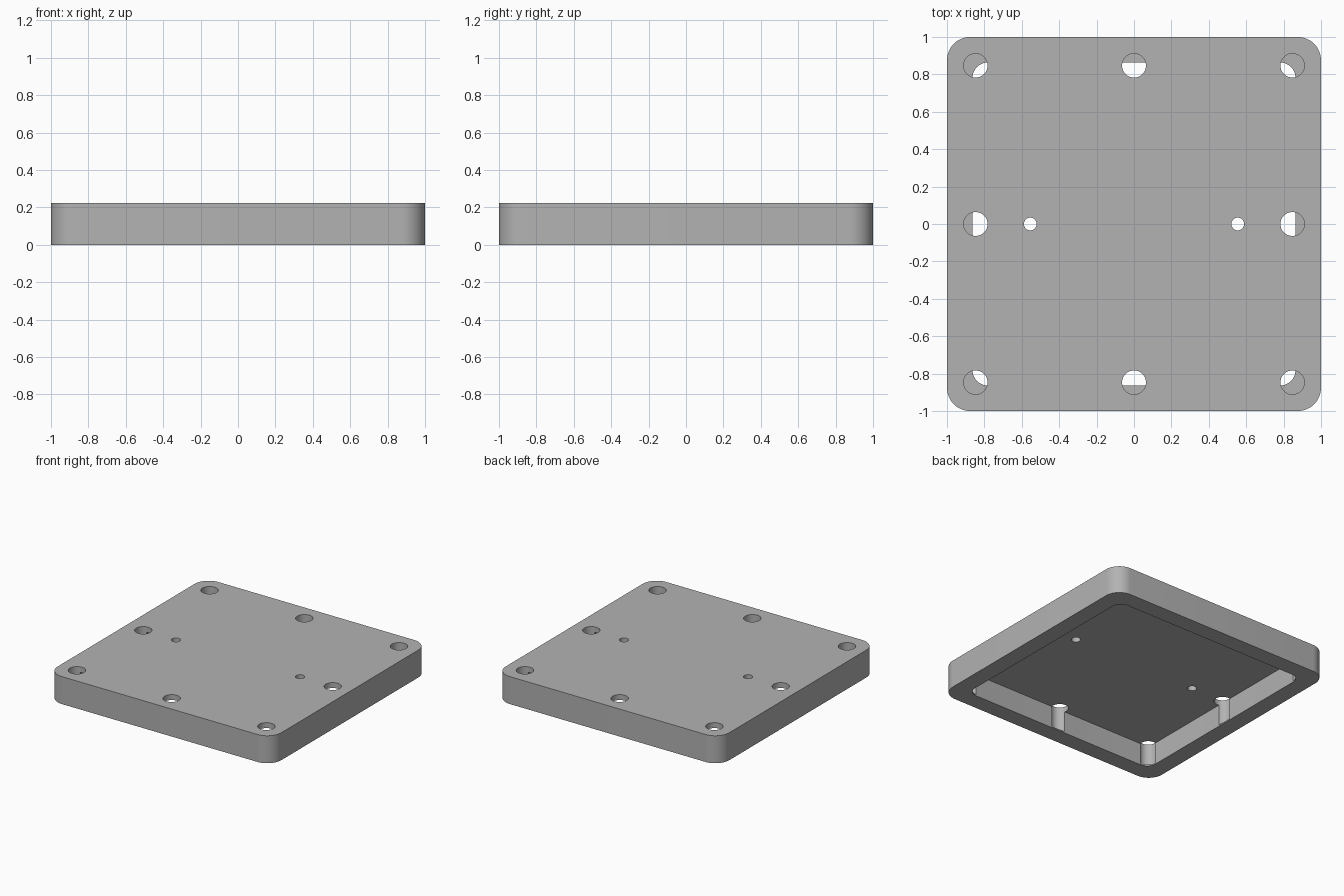
import bpy
import math

if "Cube" in bpy.data.objects:
    bpy.data.objects.remove(bpy.data.objects["Cube"], do_unlink=True)

HEIGHT = 0.222
CEILING = 0.178       # underside of the top skin
HOLE_FLOOR = 0.01     # blind bottom of the large holes
HOLE_POS = 0.847

grey = bpy.data.materials.new("plain_grey")
grey.use_nodes = True
colour = (0.45, 0.45, 0.45, 1)
grey.diffuse_color = colour
grey.node_tree.nodes["Principled BSDF"].inputs["Base Color"].default_value = colour


def rounded_square(half, radius, steps=12):
    """Outline of a square with rounded corners, counter-clockwise."""
    c = half - radius
    points = []
    for corner, (sx, sy) in enumerate([(1, 1), (-1, 1), (-1, -1), (1, -1)]):
        for i in range(steps + 1):
            a = math.pi / 2 * (corner + i / steps)
            points.append((sx * c + radius * math.cos(a), sy * c + radius * math.sin(a)))
    return points


def circle(x, y, radius, steps=48):
    return [(x + radius * math.cos(math.tau * i / steps),
             y + radius * math.sin(math.tau * i / steps)) for i in range(steps)]


def prism(name, outline, z0, z1):
    """Solid made by extruding an outline from z0 to z1."""
    n = len(outline)
    verts = [(x, y, z) for z in (z0, z1) for x, y in outline]
    faces = [list(reversed(range(n))), list(range(n, 2 * n))]
    faces += [[i, (i + 1) % n, (i + 1) % n + n, i + n] for i in range(n)]
    mesh = bpy.data.meshes.new(name)
    mesh.from_pydata(verts, [], faces)
    mesh.materials.append(grey)
    obj = bpy.data.objects.new(name, mesh)
    bpy.context.collection.objects.link(obj)
    return obj


# Plate body
plate = prism("base_plate", rounded_square(1, 0.125), 0, HEIGHT)

# Underside pocket
cutters = [prism("pocket_cutter", rounded_square(0.863, 0.08), -0.1, CEILING)]

# Eight blind holes around the edge, overlapping the pocket wall
for ix in (-1, 0, 1):
    for iy in (-1, 0, 1):
        if ix or iy:
            cutters.append(prism("edge_hole_cutter", circle(ix * HOLE_POS, iy * HOLE_POS, 0.064),
                                 HOLE_FLOOR, HEIGHT + 0.1))

# Two small through holes
for side in (-1, 1):
    cutters.append(prism("small_hole_cutter", circle(side * 0.555, 0, 0.034, 32),
                         CEILING - 0.1, HEIGHT + 0.1))

# Cut everything, then drop the cutters
bpy.context.view_layer.objects.active = plate
for cutter in cutters:
    cut = plate.modifiers.new("cut", "BOOLEAN")
    cut.operation = "DIFFERENCE"
    cut.solver = "EXACT"
    cut.object = cutter
    bpy.ops.object.modifier_apply(modifier=cut.name)
    bpy.data.objects.remove(cutter, do_unlink=True)

# Smooth round walls, crisp edges
bpy.ops.object.select_all(action="DESELECT")
plate.select_set(True)
bpy.ops.object.shade_smooth_by_angle(angle=math.radians(30))
